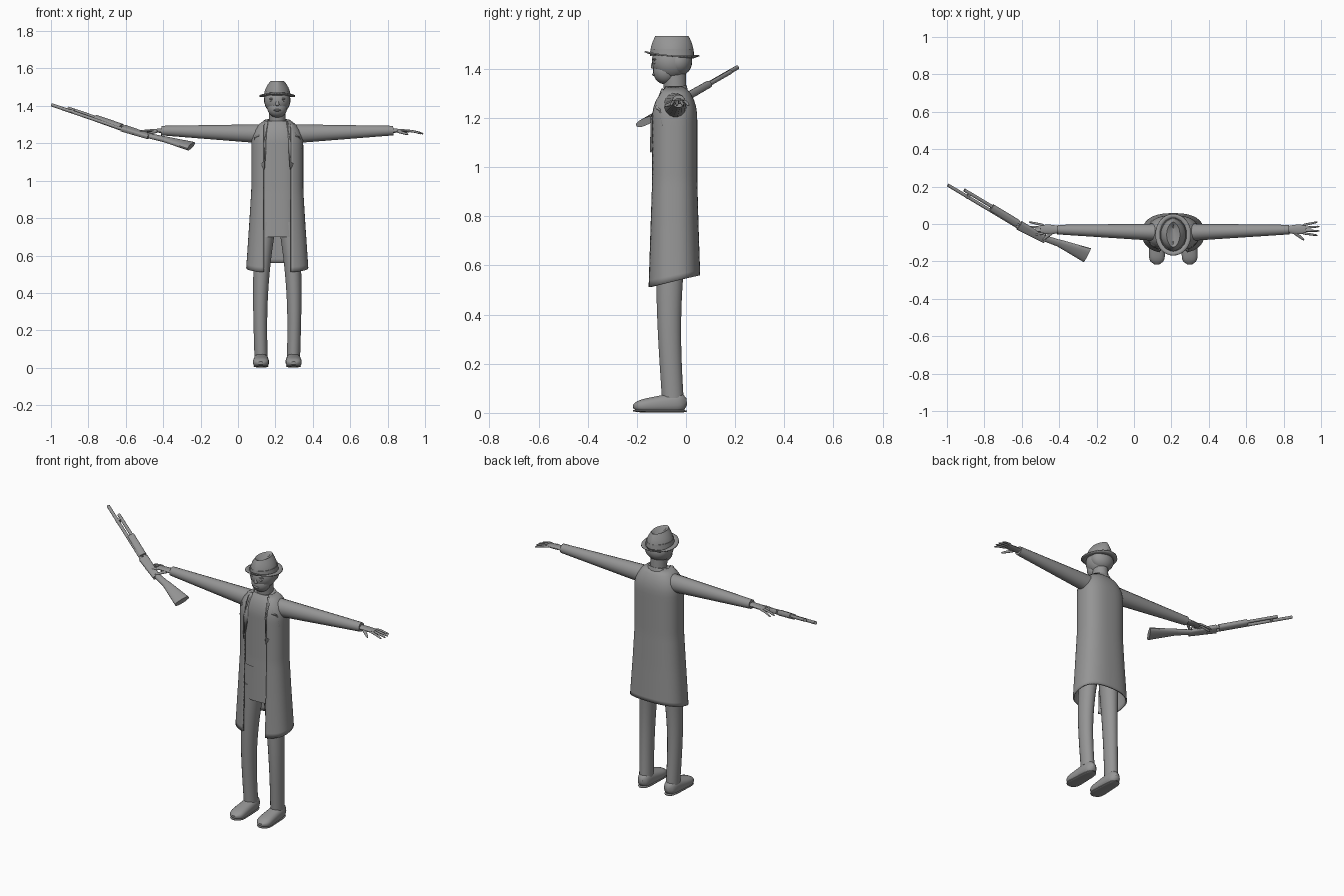
import bpy, bmesh, math
from mathutils import Vector

if "Cube" in bpy.data.objects:
    bpy.data.objects.remove(bpy.data.objects["Cube"])

CENTRE = Vector((.21, -.05, 0))  # upright axis of the figure
COLLAR, HEM, SHOULDER, WAIST = 1.325, .51, 1.2, .95

grey = bpy.data.materials.new("plain grey")
grey.use_nodes = True
colour = (.3, .3, .3, 1)
grey.diffuse_color = colour
grey.node_tree.nodes["Principled BSDF"].inputs["Base Color"].default_value = colour


def finish(name, bm, thickness=0):
    bmesh.ops.recalc_face_normals(bm, faces=bm.faces)
    mesh = bpy.data.meshes.new(name)
    bm.to_mesh(mesh)
    bm.free()
    part = bpy.data.objects.new(name, mesh)
    bpy.context.collection.objects.link(part)
    mesh.materials.append(grey)
    if thickness:
        modifier = part.modifiers.new("thickness", "SOLIDIFY")
        modifier.thickness, modifier.offset = thickness, 0
    bpy.ops.object.select_all(action="DESELECT")
    part.select_set(True)
    bpy.context.view_layer.objects.active = part
    bpy.ops.object.shade_smooth_by_angle(angle=math.radians(40))


def skin(name, rings, closed=True, caps=True, thickness=0):
    """Join rings of points into a surface."""
    bm = bmesh.new()
    loops = [[bm.verts.new(point) for point in ring] for ring in rings]
    count = len(loops[0])
    for low, high in zip(loops, loops[1:]):
        for i in range(count if closed else count - 1):
            j = (i + 1) % count
            bm.faces.new((low[i], low[j], high[j], high[i]))
    if caps:
        bm.faces.new(loops[0])
        bm.faces.new(loops[-1])
    finish(name, bm, thickness)


def turn(count):
    return [math.tau * (i + .5) / count for i in range(count)]


def power(value, exponent):
    return math.copysign(abs(value) ** exponent, value)


def limb(name, start, end, first, last, across, bow=Vector(), bulge=0, ease=1, square=1, tips=False):
    """Tapered tube; sizes are half widths along and square to 'across'."""
    start, end = Vector(start), Vector(end)
    axis = (end - start).normalized()
    tall = axis.cross(across).normalized()
    wide = tall.cross(axis)
    first, last = Vector(first), Vector(last)
    rings, steps = [], 16
    for k in range(steps + 1):
        t = k / steps
        swell = math.sin(math.pi * t)
        size = first.lerp(last, t ** ease) + Vector((bulge, 0)) * swell
        if tips:
            size *= max(.1, 1 - abs(2 * t - 1) ** 6) ** .5
        middle = start.lerp(end, t) + bow * swell
        rings.append([middle + wide * size.x * power(math.cos(a), square)
                      + tall * size.y * power(math.sin(a), square) for a in turn(16)])
    skin(name, rings)


def ball(name, centre, radii):
    bm = bmesh.new()
    bmesh.ops.create_uvsphere(bm, u_segments=24, v_segments=16, radius=1)
    bmesh.ops.scale(bm, verts=bm.verts, vec=radii)
    bmesh.ops.translate(bm, verts=bm.verts, vec=centre)
    finish(name, bm)


def girth(z):
    """Half width and half depth of the coat at a height."""
    flare = max(0, WAIST - z) / (WAIST - HEM)
    dome = math.sqrt(1 - (max(0, z - SHOULDER) / .14) ** 2)
    return (.135 + .027 * flare) * dome, (.092 + .012 * flare) * dome


BOXY = .8  # squareness of the body section


def body(name, low, high, scale, opening=0):
    """Body-shaped shell; an opening leaves its front parted."""
    rings, steps = [], 30
    for k in range(steps + 1):
        z = low + (high - low) * k / steps
        width, depth = [scale * size for size in girth(z)]
        gap = math.asin(min(opening / width, .75) ** (1 / BOXY))
        rear_lift = .05 * max(0, 1 - 4 * (z - low)) if opening else 0
        ring = []
        for i in range(48):
            a = gap + (math.tau - 2 * gap) * i / (47 if opening else 48)
            back = power(-math.cos(a), BOXY)
            ring.append(CENTRE + Vector((width * power(math.sin(a), BOXY), depth * back,
                                         z + rear_lift * (back + 1) / 2)))
        rings.append(ring)
    skin(name, rings, not opening, not opening, .008 if opening else 0)


def coat_front(x, z):
    width, depth = girth(z)
    inside = max(0, 1 - min(1, x / width) ** (2 / BOXY))
    return -depth * inside ** (BOXY / 2)


X, Y, Z = Vector((1, 0, 0)), Vector((0, 1, 0)), Vector((0, 0, 1))


def place(x, y, z):
    return CENTRE + Vector((x, y, z))


# Clothing on the body
body("coat", HEM, COLLAR, 1, .072)
body("vest", .9, 1.32, .86)
body("trouser_seat", .7, .91, .8)
limb("back_collar", place(0, .015, 1.3), place(0, .01, COLLAR), (.075, .045), (.058, .044), X)

# Head and face
limb("neck", place(0, .01, 1.26), place(0, 0, 1.4), (.044, .044), (.044, .05), X)
ball("skull", place(0, -.01, 1.43), (.07, .079, .075))
ball("jaw", place(0, -.034, 1.39), (.053, .05, .053))
ball("hair", place(0, .02, 1.43), (.071, .055, .06))
limb("nose", place(0, -.08, 1.44), place(0, -.083, 1.4), (.005, .005), (.013, .013), X, tips=True)
ball("lips", place(0, -.076, 1.377), (.02, .012, .007))

# Creased felt hat: sides narrow upward, then the crease sinks between the ridges
crown = [(1 - .5 * t ** 2, 1.452 + .082 * t) for t in [k / 8 for k in range(9)]]
crown += [(.3, 1.526), (.05, 1.514)]
skin("hat_crown", [[place(.071 * spread * power(math.cos(a), 1.25), .045 * (1 + spread) * math.sin(a) - .007, z)
                    for a in turn(40)] for spread, z in crown])
limb("hat_band", place(0, -.007, 1.455), place(0, -.007, 1.48), (.073, .09), (.069, .088), X)
skin("hat_brim", [[place((.066 + .03 * out) * math.cos(a), (.084 + .027 * out) * math.sin(a) - .007,
                         1.452 - .008 * math.sin(a) + .01 * out * math.sin(a) ** 2)
                   for a in turn(40)] for out in (0, .5, 1)], caps=False, thickness=.006)

# Mirrored limbs, face details and lapels
for side, word in ((1, "left_"), (-1, "right_")):
    def at(x, y, z):
        return place(side * x, y, z)

    ball(word + "eye", at(.026, -.075, 1.424), (.012, .008, .006))
    ball(word + "brow", at(.027, -.076, 1.438), (.018, .009, .004))

    bm = bmesh.new()
    outline = ((.05, 1.32), (.09, 1.3), (.1, 1.24), (.12, 1.23), (.13, 1.17), (.07, 1.06), (.07, 1.2))
    bm.faces.new([bm.verts.new(at(x, coat_front(x, z) - .009, z)) for x, z in outline])
    bmesh.ops.triangulate(bm, faces=bm.faces)
    finish(word + "lapel", bm, .007)

    limb(word + "sleeve", at(.06, .005, 1.25), at(.62, .02, 1.268), (.048, .053), (.026, .026), Y)
    limb(word + "palm", at(.6, .02, 1.268), at(.71, .022, 1.266), (.015, .013), (.022, .007), Y, bulge=.007)
    for k, finger in enumerate(("index", "middle", "ring", "little")):
        fan = k - 1.5
        limb(word + finger + "_finger", at(.69, .022 + .014 * fan, 1.267),
             at(.787 - .01 * abs(fan), .025 + .024 * fan, 1.25), (.007, .007), (.005, .005), Y,
             bow=.004 * Z, tips=True)
    limb(word + "thumb", at(.64, .01, 1.265), at(.7, -.036, 1.248), (.01, .009), (.006, .006), Y, tips=True)

    limb(word + "trouser_leg", at(.087, -.004, .06), at(.062, -.005, .78), (.036, .045), (.058, .068), X,
         bow=at(.014, -.014, 0) - CENTRE, ease=2)
    limb(word + "shoe", at(.086, .053, .046), at(.088, -.165, .025), (.036, .046), (.046, .024), X,
         square=.8, tips=True)
    limb(word + "sole", at(.086, .053, .007), at(.088, -.166, .009), (.033, .007), (.044, .007), X,
         square=.8, tips=True)

# Long gun: 'along' runs from muzzle to butt, 'under' towards its underside
muzzle = Vector((-.995, .208, 1.405))
along = Vector((.82, -.49, -.28)).normalized()
under = Vector((.56, .75, .33))


def gun(name, near, far, drop, sag, first, last, square=1):
    limb(name, muzzle + along * near + under * drop, muzzle + along * far + under * sag,
         first, last, under, square=square)


round_bar = (.009, .009)
gun("barrel", 0, .5, 0, 0, round_bar, round_bar)
gun("magazine_tube", .09, .5, .024, .024, round_bar, round_bar)
gun("barrel_clamp", .12, .135, .011, .011, (.022, .009), (.022, .009))
gun("fore_end", .27, .44, .018, .016, (.02, .015), (.021, .016), .7)
gun("receiver", .455, .62, .012, .018, (.026, .014), (.02, .012), .5)
gun("grip", .6, .7, .02, .042, (.016, .012), (.02, .013), .8)
gun("stock", .69, .86, .041, .065, (.02, .013), (.044, .015), .8)

# Trigger guard: a ring in the plane of the gun
hub = muzzle + along * .585 + under * .045
skin("trigger_guard", [[hub + (along * math.cos(a) + under * math.sin(a)) * radius for a in turn(24)]
                       for radius in (.017, .022)], caps=False, thickness=.006)
